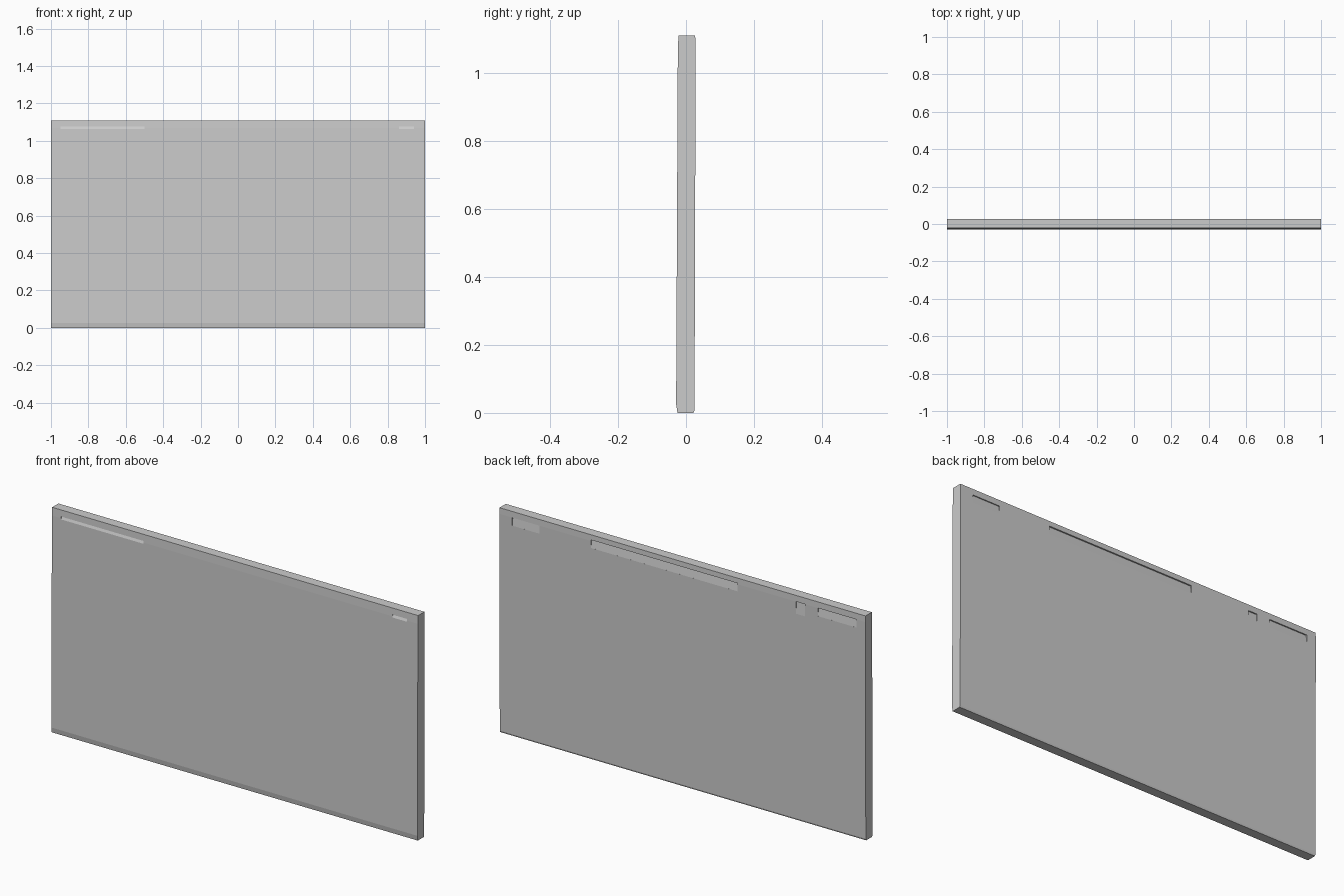
import bpy, bmesh

if "Cube" in bpy.data.objects:
    bpy.data.objects.remove(bpy.data.objects["Cube"])


def prism(name, profile, x0, x1):
    """Extrude a (y, z) profile along x."""
    bm = bmesh.new()
    face = bm.faces.new([bm.verts.new((x0, y, z)) for y, z in profile])
    ext = bmesh.ops.extrude_face_region(bm, geom=[face])
    verts = [v for v in ext["geom"] if isinstance(v, bmesh.types.BMVert)]
    bmesh.ops.translate(bm, verts=verts, vec=(x1 - x0, 0, 0))
    bmesh.ops.recalc_face_normals(bm, faces=bm.faces)
    mesh = bpy.data.meshes.new(name)
    bm.to_mesh(mesh)
    bm.free()
    obj = bpy.data.objects.new(name, mesh)
    bpy.context.collection.objects.link(obj)
    return obj


# Thin slab, leaning very slightly back, with a chamfered foot
panel = prism("panel", [(-0.025, 0.0), (0.022, 0.0), (0.025, 0.008),
                        (0.027, 0.6), (0.028, 1.08), (0.027, 1.11),
                        (-0.022, 1.11), (-0.024, 1.07), (-0.029, 0.025)],
              -1.0, 1.0)


def recess(name, side, x0, x1, z0, z1, depth):
    """Cut a wedge that is deepest at its top edge and fades out below."""
    surface = 0.0278 if side > 0 else 0.0241
    s = side * surface
    out = side * (surface + 0.02)
    cutter = prism(name, [(s, z0), (s - side * depth, z1), (out, z1), (out, z0)],
                   x0, x1)
    cutter.hide_render = True
    cutter.hide_set(True)
    mod = panel.modifiers.new(name, "BOOLEAN")
    mod.operation = "DIFFERENCE"
    mod.solver = "EXACT"
    mod.object = cutter


# Shallow recesses along the top of the back
for i, (x0, x1, z0, z1, d) in enumerate([(-0.30, 0.50, 1.045, 1.085, 0.007),
                                         (-0.67, -0.62, 1.02, 1.08, 0.006),
                                         (-0.95, -0.74, 1.04, 1.08, 0.006),
                                         (0.78, 0.93, 1.04, 1.08, 0.005)]):
    recess(f"back_recess_cutter_{i}", 1, x0, x1, z0, z1, d)

# Narrow grooves at the upper corners of the front
for i, (x0, x1) in enumerate([(-0.95, -0.50), (0.86, 0.94)]):
    recess(f"front_groove_cutter_{i}", -1, x0, x1, 1.064, 1.078, 0.006)
